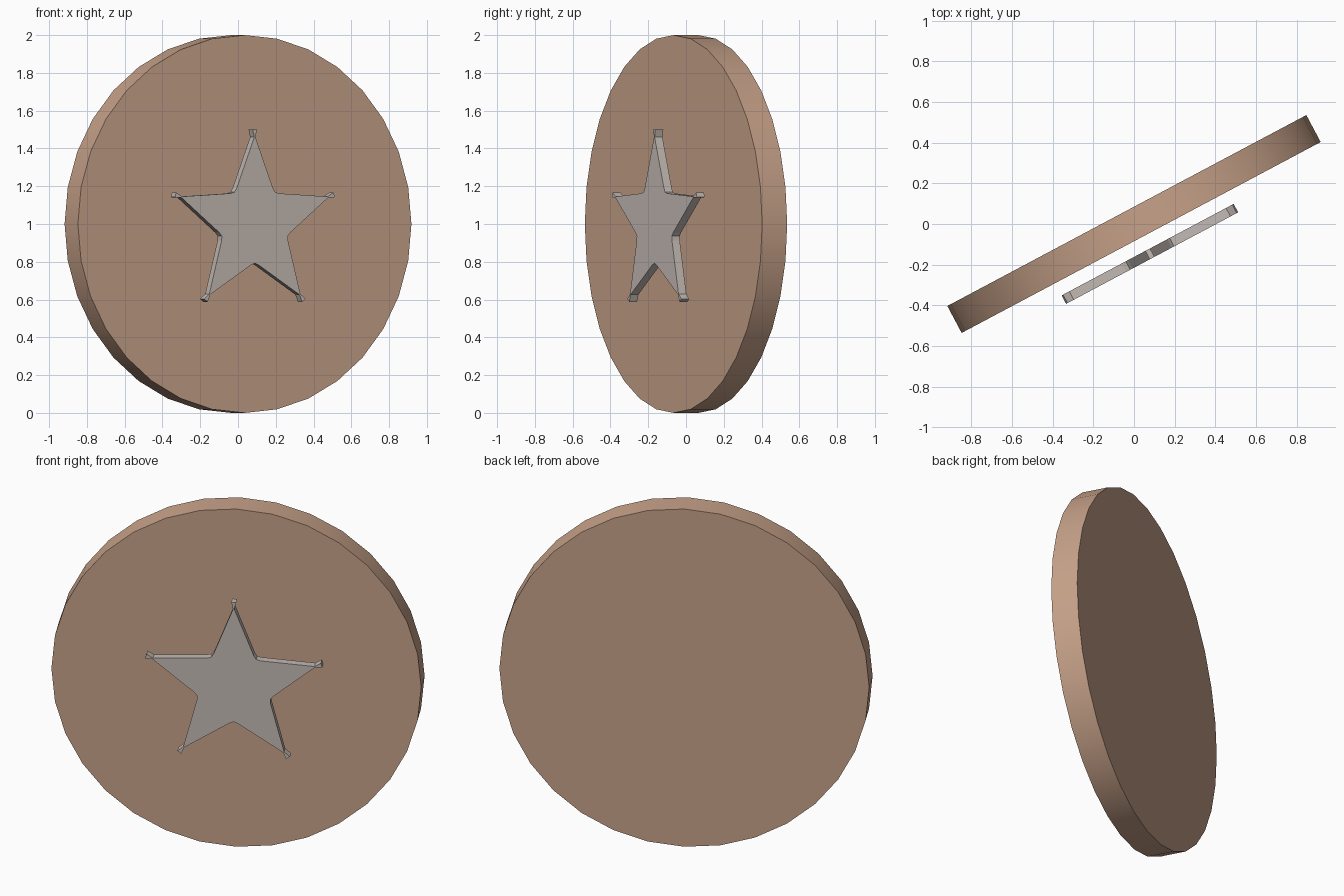
import bpy, bmesh
from math import sin, cos, radians
from mathutils import Matrix

cube = bpy.data.objects.get("Cube")
if cube:
    bpy.data.objects.remove(cube, do_unlink=True)

# Local frame: profile in XY, thickness along Z; stood upright and turned
PLACE = (Matrix.Translation((0, 0, 1)) @ Matrix.Rotation(radians(28), 4, 'Z')
         @ Matrix.Rotation(radians(90), 4, 'X'))


def material(name, color):
    mat = bpy.data.materials.new(name)
    mat.use_nodes = True
    mat.diffuse_color = (*color, 1)
    mat.node_tree.nodes["Principled BSDF"].inputs["Base Color"].default_value = (*color, 1)
    return mat


def polar(radius, degrees):
    """Point at an angle measured from the top."""
    a = radians(degrees)
    return radius * sin(a), radius * cos(a)


def slab(name, outline, back, front, mat):
    """Extrude an outline between two depths."""
    bm = bmesh.new()
    face = bm.faces.new([bm.verts.new((x, y, back)) for x, y in outline])
    ext = bmesh.ops.extrude_face_region(bm, geom=[face], use_keep_orig=True)
    verts = [v for v in ext["geom"] if isinstance(v, bmesh.types.BMVert)]
    bmesh.ops.translate(bm, verts=verts, vec=(0, 0, front - back))
    bmesh.ops.recalc_face_normals(bm, faces=bm.faces)
    mesh = bpy.data.meshes.new(name)
    bm.to_mesh(mesh)
    bm.free()
    mesh.materials.append(mat)
    obj = bpy.data.objects.new(name, mesh)
    bpy.context.collection.objects.link(obj)
    obj.matrix_world = PLACE
    return obj


tan = material("warm tan", (0.57, 0.36, 0.25))
grey = material("warm grey", (0.55, 0.49, 0.455))

# Round backing disc
SIDES = 32
disc = slab("disc", [polar(1, 360 * i / SIDES) for i in range(SIDES)], -0.075, 0.075, tan)
bpy.ops.object.select_all(action='DESELECT')
disc.select_set(True)
bpy.context.view_layer.objects.active = disc
bpy.ops.object.shade_smooth_by_angle(angle=radians(30))

# Star with flared tips and softened notches, floating in front of the disc
star_arm = [(0.46, -0.4), (0.5, -1.5), (0.5, 1.5), (0.46, 0.4),
            (0.218, 30), (0.208, 36), (0.218, 42)]
outline = [polar(r, a + 72 * i) for i in range(5) for r, a in star_arm]
slab("star", outline, 0.143, 0.19, grey)
